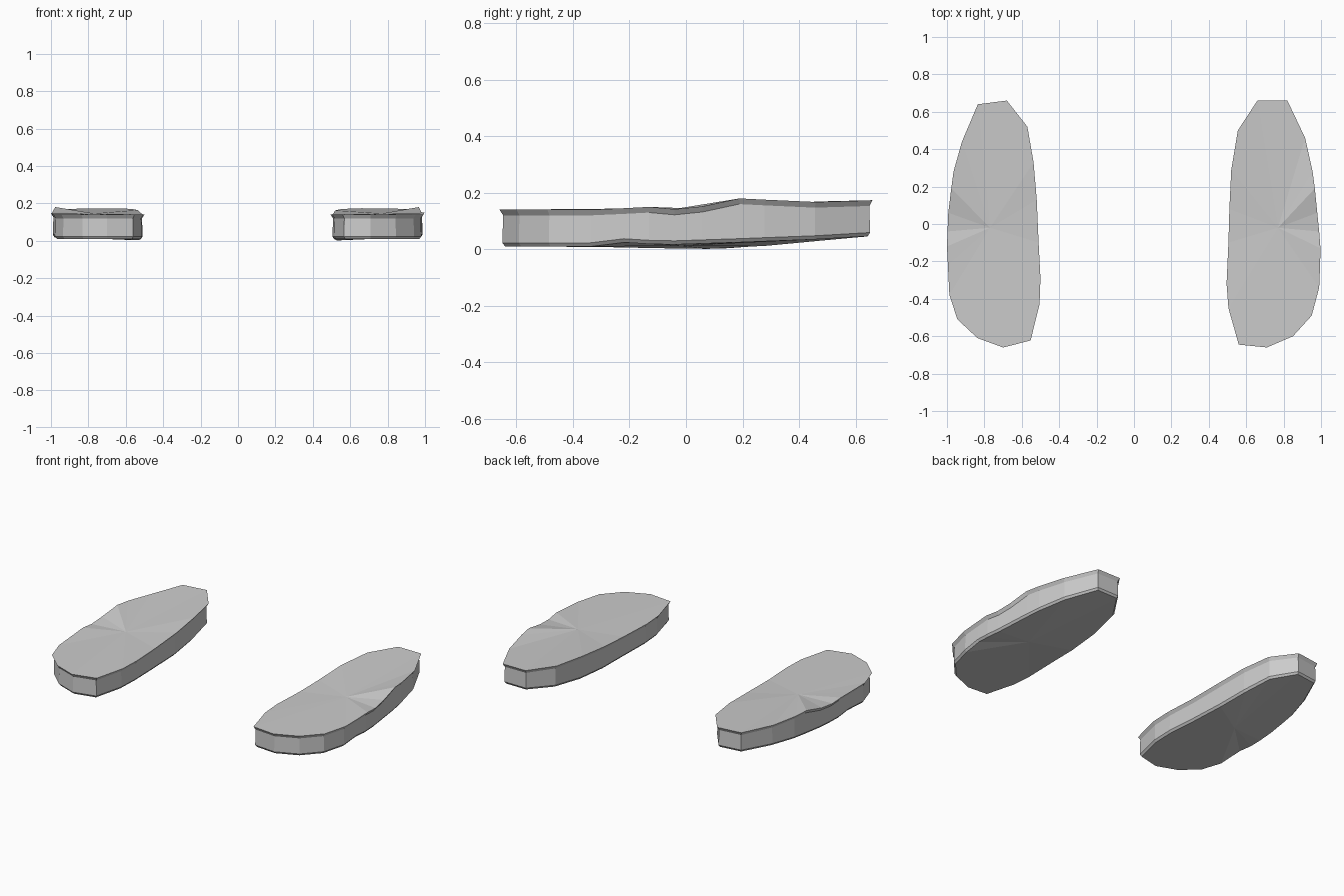
import bpy, bmesh
from mathutils import Vector

cube = bpy.data.objects.get("Cube")
if cube:
    bpy.data.objects.remove(cube)

grey = bpy.data.materials.new("plain grey")
grey.use_nodes = True
colour = (0.6, 0.6, 0.6, 1)
grey.diffuse_color = colour
grey.node_tree.nodes["Principled BSDF"].inputs["Base Color"].default_value = colour

# Outlines run from the back, down the outer edge, and up the inner edge
LEFT = [(.66, .66), (.82, .66), (.915, .46), (.955, .28), (.967, .19), (.98, .06), (.99, -.04),
        (.997, -.13), (.995, -.22), (.99, -.34), (.95, -.49), (.85, -.6), (.71, -.66),
        (.56, -.645), (.505, -.45), (.495, -.32), (.505, -.1), (.51, .08), (.52, .29), (.555, .5)]
RIGHT = [(.68, .66), (.835, .64), (.92, .44), (.965, .28), (.977, .19), (.993, .06), (.997, -.04),
         (1, -.12), (.995, -.22), (.987, -.38), (.944, -.51), (.837, -.61), (.7, -.66),
         (.553, -.623), (.505, -.43), (.5, -.29), (.51, -.1), (.52, .13), (.537, .33), (.57, .52)]

# Heights along y for the outer and inner edges
TOP_OUTER = [(-.66, .14), (-.32, .14), (-.13, .15), (-.03, .141), (.06, .152), (.19, .18), (.45, .167), (.66, .173)]
TOP_INNER = [(-.66, .14), (-.1, .14), (.1, .147), (.3, .163), (.5, .17), (.66, .174)]
LOW_OUTER = [(-.66, .01), (-.3, .01), (-.2, .028), (-.1, .015), (.2, .025), (.45, .035), (.66, .047)]
LOW_INNER = [(-.66, .01), (-.2, .008), (0, 0), (.2, .004), (.45, .028), (.66, .045)]


def height(profile, y):
    for (y0, z0), (y1, z1) in zip(profile, profile[1:]):
        if y <= y1:
            return z0 + (z1 - z0) * (y - y0) / (y1 - y0)
    return profile[-1][1]


def across(outer, inner, x, y):
    t = min(max((x - .55) / .4, 0), 1)
    return height(inner, y) * (1 - t) + height(outer, y) * t


def inset(outline, amount):
    # Move each corner inward along its averaged edge normal
    points = [Vector(p) for p in outline]
    result = []
    for i, p in enumerate(points):
        along = (points[(i + 1) % len(points)] - p).normalized() + (p - points[i - 1]).normalized()
        along.normalize()
        result.append(p + Vector((along.y, -along.x)) * amount)
    return result


def sole(name, outline, side):
    bm = bmesh.new()
    # Rings: top rim, underside of the rim, foot of the wall, bottom edge
    rings = []
    for amount, is_top, lift in ((0, True, 0), (.013, True, -.02), (.01, False, .013), (.02, False, 0)):
        outer, inner = (TOP_OUTER, TOP_INNER) if is_top else (LOW_OUTER, LOW_INNER)
        ring = []
        for (x, y), q in zip(outline, inset(outline, amount)):
            ring.append(bm.verts.new((side * q.x, q.y, across(outer, inner, x, y) + lift)))
        rings.append(ring)
    count = len(outline)
    for upper, lower in zip(rings, rings[1:]):
        for i in range(count):
            j = (i + 1) % count
            bm.faces.new((upper[i], upper[j], lower[j], lower[i]))
    # Fans over the top and bottom
    for ring, z in ((rings[0], .146), (rings[-1], .012)):
        hub = bm.verts.new((side * .77, -.02, z))
        for i in range(count):
            bm.faces.new((hub, ring[i], ring[(i + 1) % count]))
    bmesh.ops.recalc_face_normals(bm, faces=bm.faces)
    mesh = bpy.data.meshes.new(name)
    bm.to_mesh(mesh)
    bm.free()
    mesh.materials.append(grey)
    bpy.context.collection.objects.link(bpy.data.objects.new(name, mesh))


sole("left_sole", LEFT, 1)
sole("right_sole", RIGHT, -1)
